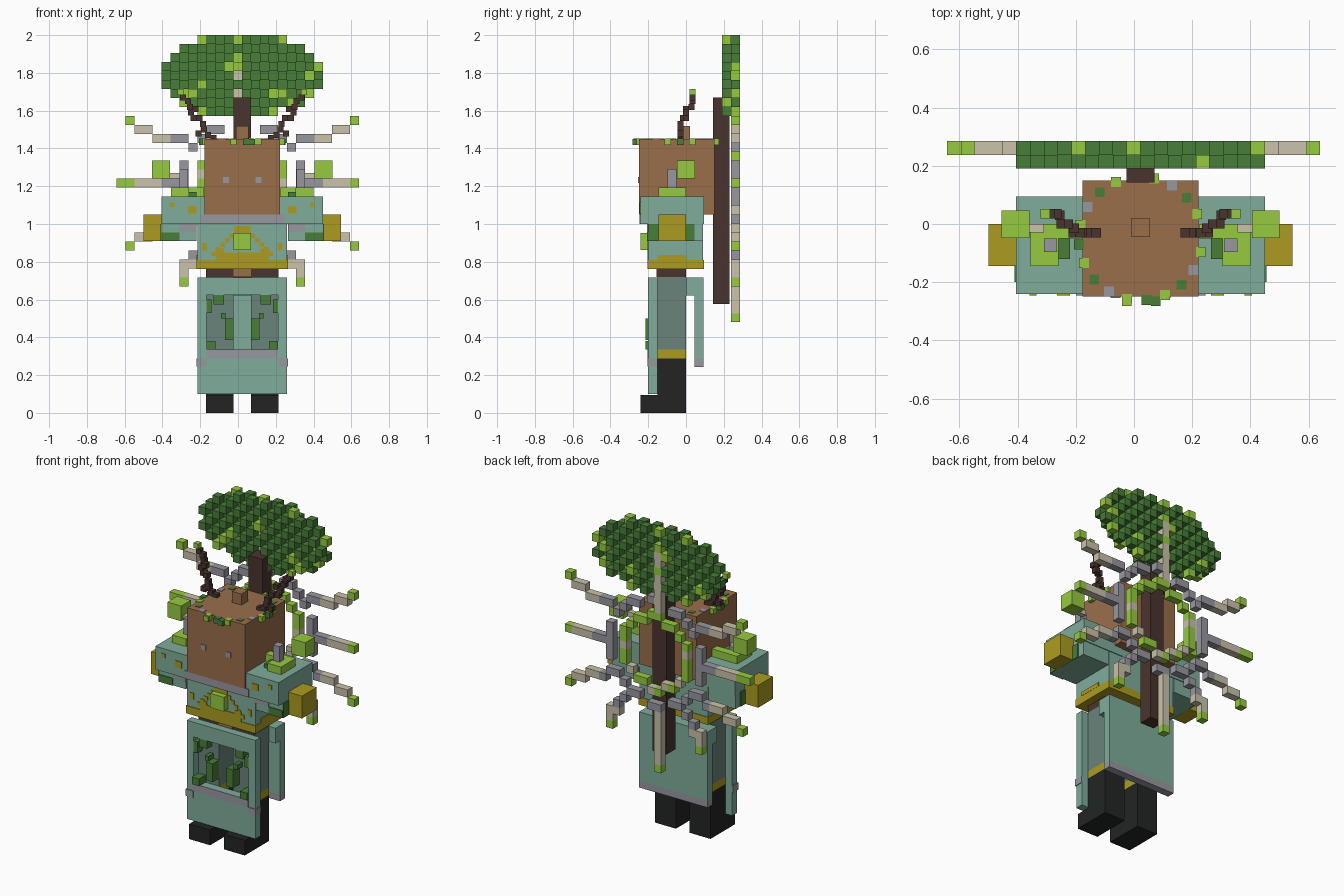
import bpy, bmesh, math, random

if "Cube" in bpy.data.objects:
    bpy.data.objects.remove(bpy.data.objects["Cube"])

random.seed(4)
CX = 0.0225      # mirror axis of the figure
V = 0.0475       # voxel size

SRGB = {
    "bark_brown": (155, 110, 75), "dark_wood": (74, 52, 46),
    "teal_cloth": (128, 173, 156), "dark_teal": (106, 132, 122),
    "leaf_green": (72, 126, 56), "lime": (150, 203, 64),
    "gold": (172, 156, 33), "grey": (151, 151, 160),
    "beige": (202, 194, 170), "black": (35, 36, 36),
}
MATS = {}
for n, c in SRGB.items():
    m = bpy.data.materials.new(n)
    m.diffuse_color = [((v / 255 + 0.055) / 1.055) ** 2.4 for v in c] + [1]
    m.use_nodes = True
    m.node_tree.nodes["Principled BSDF"].inputs["Base Color"].default_value = m.diffuse_color
    MATS[n] = m

FACES = {(-1, 0, 0): (0, 2, 3, 1), (1, 0, 0): (4, 5, 7, 6), (0, -1, 0): (0, 1, 5, 4),
         (0, 1, 0): (2, 6, 7, 3), (0, 0, -1): (0, 4, 6, 2), (0, 0, 1): (1, 3, 7, 5)}


def add_box(bm, b, skip=(), mat=0):
    vs = [bm.verts.new((x, y, z)) for x in b[:2] for y in b[2:4] for z in b[4:]]
    for d, q in FACES.items():
        if d not in skip:
            bm.faces.new([vs[i] for i in q]).material_index = mat


def finish(name, bm, mats):
    me = bpy.data.meshes.new(name)
    bm.to_mesh(me)
    bm.free()
    for m in mats:
        me.materials.append(MATS[m])
    bpy.context.collection.objects.link(bpy.data.objects.new(name, me))


def boxes(name, mat, *bs, mirror=False):
    """One object from boxes (x0, x1, y0, y1, z0, z1), optionally mirrored."""
    bm = bmesh.new()
    for b in bs:
        add_box(bm, b)
        if mirror:
            add_box(bm, (2 * CX - b[1], 2 * CX - b[0], *b[2:]))
    finish(name, bm, [mat])


def cube(x, y, z, s):
    return (x - s / 2, x + s / 2, y - s / 2, y + s / 2, z - s / 2, z + s / 2)


def voxels(name, cells):
    """Grid cells (column, layer, row from the top) -> colour; hidden faces left out."""
    names = sorted(set(cells.values()))
    bm = bmesh.new()
    for (i, j, k), c in cells.items():
        x, y, z = CX + i * V, 0.19 + j * V, 2 - (k + 1) * V
        skip = [d for d in FACES if (i + d[0], j + d[1], k - d[2]) in cells]
        add_box(bm, (x, x + V, y, y + V, z, z + V), skip, names.index(c))
    finish(name, bm, names)


# Head, stump, eyes
boxes("head", "bark_brown", (-.177, .222, -.25, .15, 1.05, 1.45))
boxes("head_stump", "bark_brown", (-.01, .055, -.045, .02, 1.45, 1.52))
boxes("eyes", "grey", (-.08, -.047, -.254, -.25, 1.217, 1.25), mirror=True)

# Leaf crown around the top of the head
crown = {"leaf_green": [], "lime": [], "grey": []}
for n in range(20):
    a = math.tau * (n + 0.3) / 20
    x, y = CX + .212 * math.cos(a), -.05 + .212 * math.sin(a)
    colour = ("leaf_green", "lime", "leaf_green", "grey", "lime")[n % 5]
    crown[colour].append(cube(x, y, 1.436, .034))
crown["lime"].append(cube(-.025, -.266, 1.433, .032))
crown["leaf_green"].append(cube(.075, -.266, 1.433, .032))
for c, bs in crown.items():
    boxes("crown_" + c, c, *bs)

# Twig antlers
path = [(-.13, -.03, 1.455), (-.16, -.03, 1.47), (-.18, -.03, 1.5), (-.185, -.03, 1.53),
        (-.205, -.015, 1.56), (-.235, 0, 1.56), (-.25, 0, 1.59), (-.225, 0, 1.61),
        (-.255, .03, 1.62), (-.265, .035, 1.65), (-.29, .035, 1.67), (-.21, -.03, 1.48)]
boxes("antlers", "dark_wood", *[cube(*p, .032) for p in path], mirror=True)
boxes("antler_leaves", "lime", cube(-.305, .035, 1.7, .032), mirror=True)

# Torso, arms and hands
boxes("torso", "teal_cloth", (-.215, .26, -.2, .09, .765, 1.13))
boxes("upper_sleeve", "teal_cloth", (-.405, -.12, -.24, .095, 1.0, 1.145), mirror=True)
boxes("lower_sleeve", "teal_cloth", (-.405, -.22, -.2, .09, .91, 1.0), mirror=True)
boxes("sleeve_leaves", "leaf_green", (-.405, -.31, -.206, -.2, .91, .955),
      (-.411, -.405, -.2, .045, .91, 1.0), mirror=True)
boxes("collar_trim", "grey", (-.12, .165, -.24, -.2, 1.0, 1.05),
      (-.2, .245, -.246, -.24, 1.0, 1.05))
boxes("cuff_trim", "grey", (-.31, -.22, -.206, -.2, .955, 1.0), mirror=True)
boxes("hands", "gold", (-.5, -.405, -.145, 0, .91, 1.05), mirror=True)

# Gold hem and gold pattern on the chest
boxes("torso_hem", "gold", (-.219, .264, -.204, .094, .762, .81))
boxes("hem_side_steps", "gold", (-.22, -.215, -.15, 0, .81, .835), mirror=True)
arch = []
for s in range(6):
    x, z = .02 + .024 * s, .975 - .024 * s
    arch.append((CX - x - .024, CX - x, -.205, -.2, z - .024, z))
arch += [(-.12, -.075, -.205, -.2, .81, .87), (-.075, CX, -.205, -.2, .81, .85),
         (-.19, -.165, -.205, -.2, .86, .9), (-.02, CX, -.205, -.2, .95, .99),
         (-.265, -.22, -.245, -.24, 1.055, 1.095), (-.36, -.335, -.245, -.24, 1.09, 1.115)]
boxes("chest_pattern", "gold", *arch, mirror=True)
boxes("chest_bud", "lime", (-.025, .07, -.24, -.2, .862, .952))

# Shoulder plants
boxes("shoulder_leaf", "lime", (-.355, -.26, -.145, 0, 1.145, 1.193),
      (-.455, -.36, -.048, .047, 1.24, 1.335), (-.26, -.18, -.05, 0, 1.145, 1.193), mirror=True)
boxes("shoulder_stem", "grey", (-.31, -.265, -.097, -.05, 1.193, 1.29), mirror=True)
boxes("shoulder_moss", "leaf_green", (-.265, -.22, -.12, -.05, 1.145, 1.17), mirror=True)
boxes("shoulder_twig", "beige", (-.36, -.31, -.03, 0, 1.24, 1.27), mirror=True)

# Waist and legs
boxes("waist", "dark_wood", (-.17, .215, -.15, 0, .72, .765))
boxes("waist_buckle", "bark_brown", (-.025, .07, -.156, -.15, .72, .765))
boxes("legs", "dark_teal", (-.17, -.025, -.15, 0, .335, .72), mirror=True)
boxes("leg_bands", "gold", (-.17, -.025, -.15, 0, .288, .335), mirror=True)
boxes("boots", "black", (-.17, -.025, -.15, 0, 0, .288),
      (-.17, -.025, -.24, -.15, 0, .095), mirror=True)

# Front skirt panel with a window, and back skirt panel
boxes("front_skirt", "teal_cloth", (-.215, .26, -.2, -.15, .1, .335),
      (-.215, .26, -.2, -.15, .625, .717), (-.215, -.168, -.2, -.15, .335, .625),
      (.213, .26, -.2, -.15, .335, .625))
boxes("front_skirt_trim", "grey", (-.168, CX, -.205, -.2, .288, .335),
      (-.219, -.168, -.205, -.15, .245, .288), mirror=True)
boxes("window_vines", "leaf_green", (-.07, -.025, -.215, -.15, .385, .5),
      (-.168, -.12, -.215, -.15, .335, .38), (-.168, -.14, -.2, -.15, .53, .6),
      (-.13, -.075, -.2, -.15, .575, .625), (-.09, -.065, -.2, -.15, .5, .53), mirror=True)
boxes("back_skirt", "teal_cloth", (-.215, .26, .045, .093, .285, .717),
      (-.215, .26, 0, .045, .622, .717))
boxes("back_skirt_trim", "grey", (-.215, .26, .045, .093, .243, .285))

# Tree trunk and staggered two-layer tree top on the back
boxes("trunk", "dark_wood", (-.025, .07, .142, .23, .577, 1.67))
rows = [(4, 13), (2, 15), (1, 16), (0, 17), (0, 17), (0, 17), (1, 16), (2, 15), (4, 12)]
tree = {}
for k, (a, b) in enumerate(rows):
    for i in range(a - 9, b - 8):
        edge = i in (a - 9, b - 9)
        tree[i, (i + k) % 2, k] = "lime" if random.random() < (.25 if edge else .07) else "leaf_green"
for k in range(2, 9):
    tree[-1, 1, k] = "lime" if k in (2, 5) else "beige"
voxels("tree_top", tree)

# Double ring of branches behind the body
ring = {}
for i in range(-8, 8):
    for k in range(9, 24):
        d = math.hypot(i + .5, k - 16)
        if 4.25 <= d < 5.12:
            ring[i, 1, k] = "beige" if (i * 3 + k) % 7 == 0 else "lime"
        elif 6.3 <= d < 7.12:
            ring[i, 1, k] = "grey"

# Radiating twigs with leaf tips: (column, row) runs on the left, mirrored to the right
twigs = [[(-7, 11), (-8, 11), (-9, 11), (-10, 11), (-11, 10), (-12, 10), (-13, 9)],
         [(-8, 16), (-9, 16), (-10, 16), (-11, 16), (-12, 16), (-13, 16)],
         [(-7, 20), (-8, 21), (-9, 21), (-10, 21), (-11, 22), (-12, 22), (-13, 23)],
         [(-5, 23), (-6, 24), (-6, 25), (-7, 25), (-7, 26), (-7, 27)]]
for t in twigs:
    for n, (i, k) in enumerate(t):
        c = "lime" if n == len(t) - 1 else "grey" if n < 2 else "beige"
        ring[i, 1, k] = ring[-1 - i, 1, k] = c
ring[-14, 1, 16] = "lime"
for k in range(24, 32):
    ring[-1, 1, k] = "lime" if k == 31 else "beige"
for k in (9, 10):
    ring[-1, 1, k] = "beige"
voxels("branch_ring", ring)
